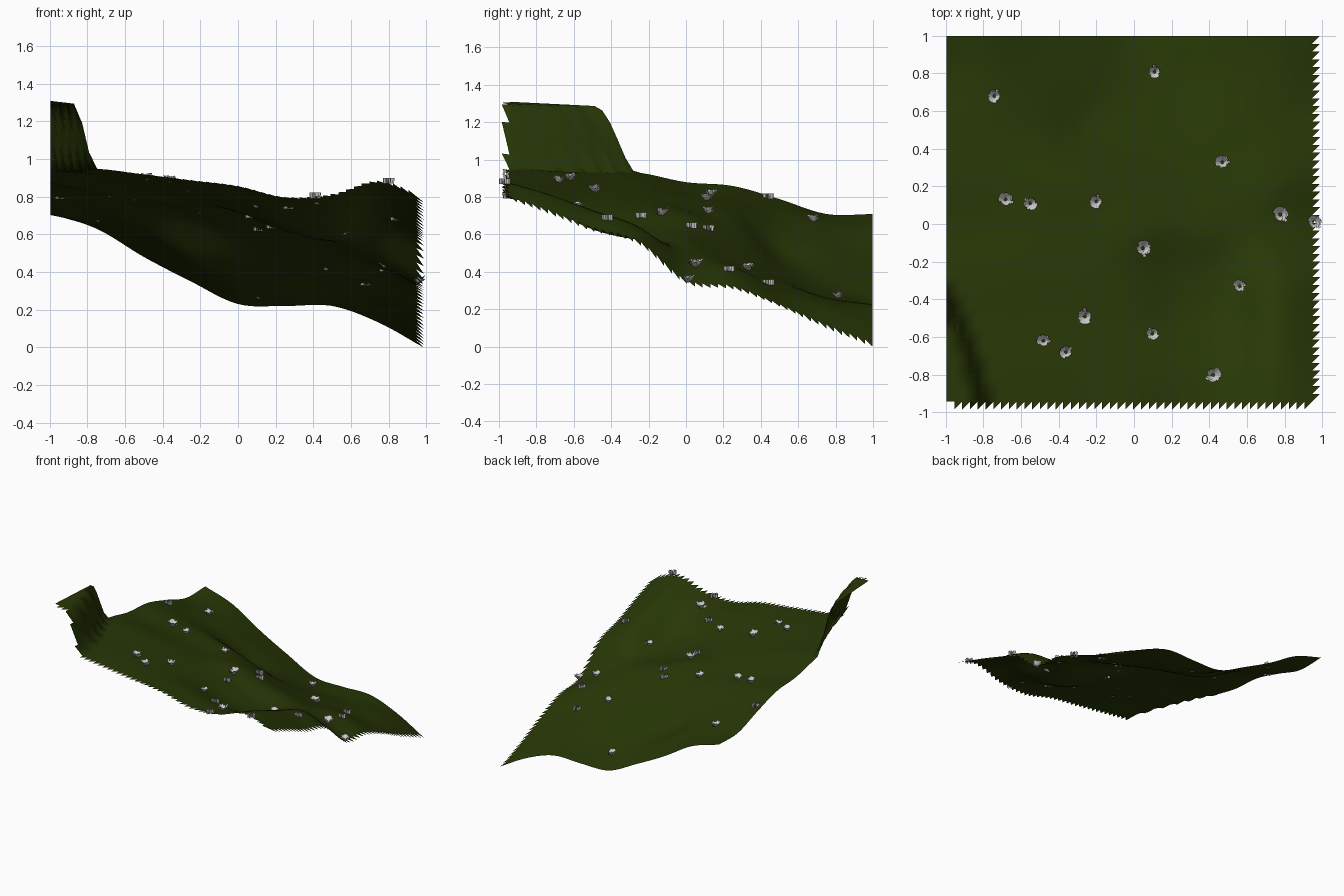
import bpy, bmesh, math, random
from mathutils import Vector, Matrix

random.seed(4)
cube = bpy.data.objects.get("Cube")
if cube:
    bpy.data.objects.remove(cube, do_unlink=True)


def make_material(name, colour):
    mat = bpy.data.materials.new(name)
    mat.use_nodes = True
    mat.diffuse_color = (*colour, 1)
    bsdf = next(n for n in mat.node_tree.nodes if n.type == 'BSDF_PRINCIPLED')
    bsdf.inputs["Base Color"].default_value = (*colour, 1)
    bsdf.inputs["Roughness"].default_value = 1.0
    return mat


grass = make_material("dark grass green", (0.021, 0.039, 0.002))
pale = make_material("pale grey", (0.60, 0.60, 0.60))

# Coarse ground heights in hundredths: rows run front to back, columns run -x to +x
HEIGHTS = [
    "95 95 92 89 86 80 82 89 80",
    "94 94 91 87 83 77 75 82 71",
    "94 92 88 83 76 66 63 73 61",
    "93 90 85 79 72 62 57 64 54",
    "88 83 79 74 71 62 55 46 33",
    "86 80 75 69 59 50 44 41 30",
    "79 72 62 48 42 37 34 29 21",
    "71 66 55 42 31 26 26 22 9",
    "71 63 48 35 23 22 22 13 -1",
]
HEIGHTS = [[int(v) / 100 for v in row.split()] for row in HEIGHTS]


def spline(values, t):
    """Smooth curve through evenly spaced values, t from 0 to len - 1."""
    last = len(values) - 1
    i = min(int(t), last - 1)
    f = t - i
    b, c = values[i], values[i + 1]
    a = values[i - 1] if i > 0 else 2 * b - c
    d = values[i + 2] if i + 2 <= last else 2 * c - b
    return b + f / 2 * (c - a + f * (2 * a - 5 * b + 4 * c - d + f * (3 * (b - c) + d - a)))


def ground(x, y):
    """Rolling slope with a steep bank in the front right corner."""
    u = min(max((x + 1) * 4, 0), 8)
    v = min(max((y + 1) * 4, 0), 8)
    base = max(spline([spline(row, u) for row in HEIGHTS], v), 0)
    run = max(y + 0.95, 0)
    toe = -0.75 - 0.18 * run - 0.26 * run * run
    t = min(max((toe - x) / (0.12 - 0.03 * run), 0), 1)
    t = t * t * (3 - 2 * t)
    top = 1.31 - 0.12 * (x + 1) - 0.05 * run
    return base + (top - base) * t


def add_object(name, bm, mat, smooth=False):
    mesh = bpy.data.meshes.new(name)
    bm.to_mesh(mesh)
    bm.free()
    mesh.materials.append(mat)
    for p in mesh.polygons:
        p.use_smooth = smooth
    obj = bpy.data.objects.new(name, mesh)
    bpy.context.collection.objects.link(obj)
    return obj


# Terrain sheet and its ragged border of single triangles
CELLS = 48


def point(i, j):
    x = 1.982 * i / CELLS - 0.995
    y = 1.983 * j / CELLS - 0.985
    return x, y, ground(x, y)


sheet = bmesh.new()
grid = {(i, j): sheet.verts.new(point(i, j))
        for i in range(CELLS) for j in range(1, CELLS + 1)}
for i in range(CELLS - 1):
    for j in range(1, CELLS):
        a, b, c, d = grid[i, j], grid[i + 1, j], grid[i + 1, j + 1], grid[i, j + 1]
        sheet.faces.new((a, b, c))
        sheet.faces.new((a, c, d))
add_object("terrain", sheet, grass, smooth=True)

fringe = bmesh.new()
teeth = [(CELLS - 1, j) for j in range(1, CELLS)] + [(i, 0) for i in range(1, CELLS - 1)]
for i, j in teeth:
    corners = [(i, j), (i, j + 1), (i + 1, j + 1)]
    fringe.faces.new([fringe.verts.new(point(*c)) for c in corners])
add_object("terrain_ragged_edge", fringe, grass)


# Plant clumps made of thin cards
def add_card(bm, base, along, up):
    ends = [base - along, base + along, base + along * 1.2 + up, base - along * 1.2 + up]
    bm.faces.new([bm.verts.new(p) for p in ends])


def spreading_clump():
    bm = bmesh.new()
    for k in range(24):
        angle = k * 2.4
        out = Vector((math.cos(angle), math.sin(angle), 0))
        side = Vector((-out.y, out.x, 0)) * 0.006
        lift = Vector((0, 0, random.uniform(0.015, 0.042)))
        reach = out * random.uniform(0.02, 0.036)
        add_card(bm, out * 0.005, side, reach + lift)
    return add_object("spreading_plant", bm, pale)


def upright_clump():
    bm = bmesh.new()
    for k in range(6):
        angle = k * math.pi / 6
        along = Vector((math.cos(angle), math.sin(angle), 0))
        for step in (-0.022, 0, 0.022):
            add_card(bm, along * step, along * 0.007, Vector((0, 0, 0.03)))
    return add_object("upright_plant", bm, pale)


SPREADING = [(.11, .81), (-.74, .68), (.47, .33), (.78, .05), (.96, .01),
             (-.68, .13), (-.55, .11), (-.2, .12), (.05, -.13), (.56, -.33),
             (-.26, -.49), (-.48, -.62), (-.36, -.68), (.1, -.58), (.42, -.8)]
UPRIGHT = [(.11, .12), (.18, .03), (.07, -.24), (.84, -.42), (.78, .23),
           (.68, .44), (-.94, .44), (.8, -.97), (.41, -.95), (.27, -.68)]

for build, spots in ((spreading_clump, SPREADING), (upright_clump, UPRIGHT)):
    first = build()
    for n, (x, y) in enumerate(spots):
        plant = first if n == 0 else first.copy()
        if n:
            bpy.context.collection.objects.link(plant)
        size = random.uniform(0.9, 1.15) if build is spreading_clump else 1
        plant.matrix_world = (Matrix.Translation((x, y, ground(x, y) - 0.004))
                              @ Matrix.Rotation(random.uniform(0, 6), 4, 'Z')
                              @ Matrix.Scale(size, 4))
